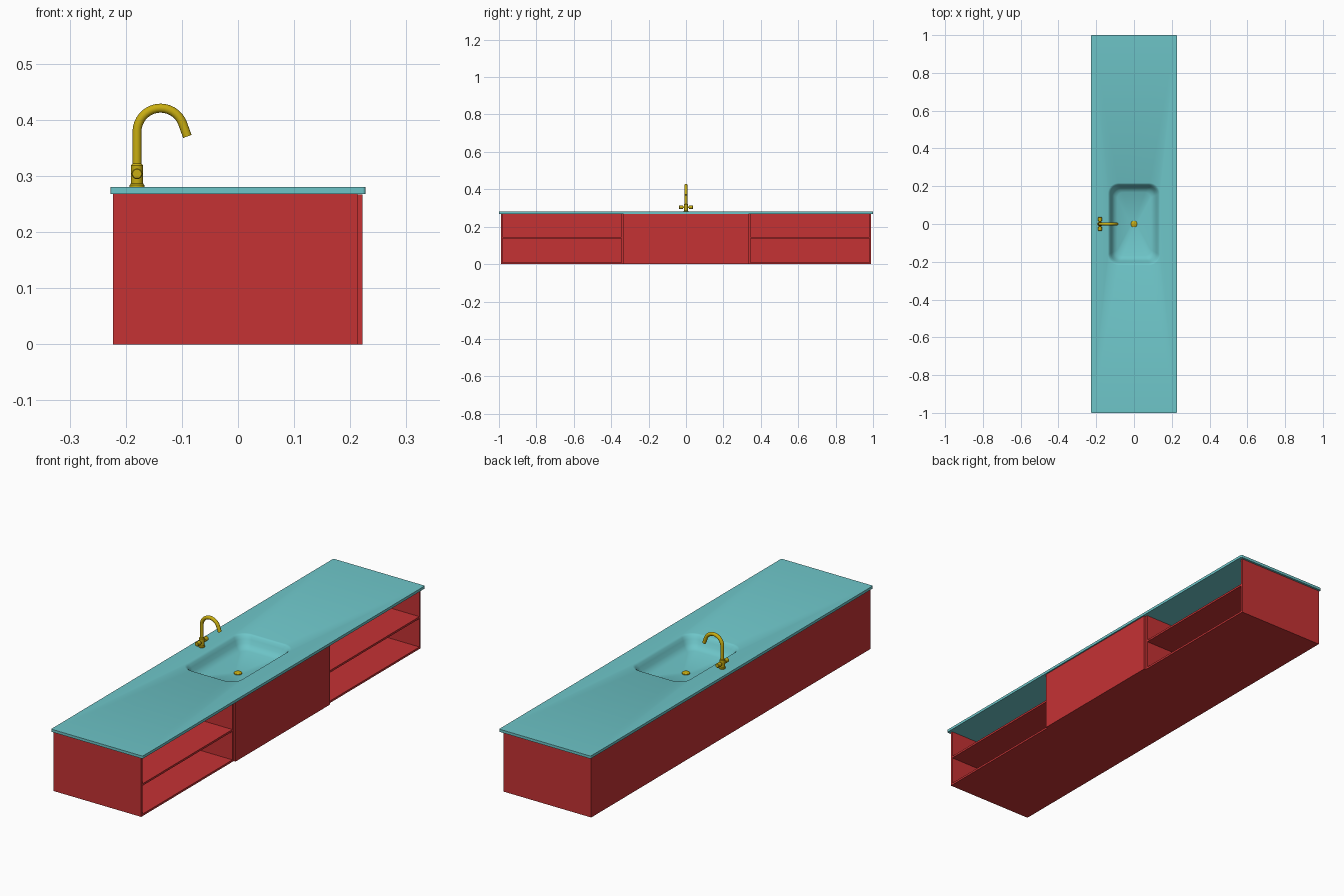
import bpy, bmesh, math
from mathutils import Vector, Matrix

if "Cube" in bpy.data.objects:
    bpy.data.objects.remove(bpy.data.objects["Cube"])


def material(name, rgb):
    m = bpy.data.materials.new(name)
    m.diffuse_color = (*rgb, 1)
    m.use_nodes = True
    m.node_tree.nodes["Principled BSDF"].inputs["Base Color"].default_value = m.diffuse_color
    return m


RED = material("red_panel", (0.56, 0.032, 0.034))
TEAL = material("teal_counter", (0.155, 0.56, 0.58))
GOLD = material("gold_metal", (0.58, 0.42, 0.006))


def make(name, bm, mat, smooth=None):
    bmesh.ops.recalc_face_normals(bm, faces=bm.faces)
    me = bpy.data.meshes.new(name)
    bm.to_mesh(me)
    bm.free()
    me.materials.append(mat)
    ob = bpy.data.objects.new(name, me)
    bpy.context.collection.objects.link(ob)
    if smooth:
        bpy.ops.object.select_all(action='DESELECT')
        ob.select_set(True)
        bpy.context.view_layer.objects.active = ob
        bpy.ops.object.shade_smooth_by_angle(angle=math.radians(smooth))
    return ob


def box(name, x0, x1, y0, y1, z0, z1, mat=RED):
    bm = bmesh.new()
    bmesh.ops.create_cube(bm, size=1)
    for v in bm.verts:
        v.co = Vector((x0 + (v.co.x + .5) * (x1 - x0),
                       y0 + (v.co.y + .5) * (y1 - y0),
                       z0 + (v.co.z + .5) * (z1 - z0)))
    return make(name, bm, mat)


def bridge(bm, a, b):
    n = len(a)
    for i in range(n):
        bm.faces.new((a[i], a[(i + 1) % n], b[(i + 1) % n], b[i]))


# Cabinet carcass
T = 0.009
XB, XF, YE, ZT = -0.223, 0.213, 0.99, 0.268
box("cabinet_bottom", XB, XF, -YE + T, YE - T, 0, T)
box("cabinet_back", XB, XB + T, -YE + T, YE - T, T, ZT)
for s, side in ((-1, "front"), (1, "rear")):
    def span(a, b):
        return sorted((s * a, s * b))
    box(side + "_end_panel", XB, XF, *span(YE - T, YE), 0, ZT)
    box(side + "_divider", XB + T, XF, *span(0.334, 0.344), T, ZT)
    box(side + "_shelf", XB + T, XF, *span(0.344, YE - T), 0.136, 0.145)
box("center_door", XF, XF + T, -0.334, 0.334, 0, ZT - 0.001)


# Countertop with a moulded basin, built from concentric rounded rectangles
def ring(bm, hx, hy, r, z, seg=8):
    out = []
    for c, (sx, sy) in enumerate(((1, 1), (-1, 1), (-1, -1), (1, -1))):
        for k in range(seg + 1):
            a = math.pi / 2 * (c + k / seg)
            out.append(bm.verts.new((sx * (hx - r) + r * math.cos(a),
                                     sy * (hy - r) + r * math.sin(a), z)))
    return out


bm = bmesh.new()
HX, HY, R = 0.138, 0.217, 0.055
rings = [ring(bm, HX, HY, R, 0.268),
         ring(bm, 0.227, 1.0, 0.005, 0.268),
         ring(bm, 0.227, 1.0, 0.005, 0.28)]
for inset, z in ((0, .28), (.004, .2785), (.009, .274), (.016, .262),
                 (.024, .246), (.035, .233), (.05, .226)):
    rings.append(ring(bm, HX - inset, HY - inset, R - inset * 0.5, z))
rings.append(ring(bm, 0.014, 0.014, 0.0139, 0.208))
for a, b in zip(rings, rings[1:]):
    bridge(bm, a, b)
bm.faces.new(rings[-1])
make("countertop_basin", bm, TEAL, 40)


# Turned parts: profile of (radius, height) spun around an axis
def lathe(name, profile, origin, axis=(0, 0, 1), seg=24):
    bm = bmesh.new()
    loops = [[bm.verts.new((r * math.cos(2 * math.pi * i / seg),
                            r * math.sin(2 * math.pi * i / seg), h))
              for i in range(seg)] for r, h in profile]
    for a, b in zip(loops, loops[1:]):
        bridge(bm, a, b)
    bm.faces.new(loops[0])
    bm.faces.new(loops[-1])
    rot = Vector((0, 0, 1)).rotation_difference(Vector(axis)).to_matrix().to_4x4()
    bm.transform(Matrix.Translation(origin) @ rot)
    return make(name, bm, GOLD, 35)


lathe("drain", [(.017, .206), (.017, .212), (.014, .2145), (.006, .2155)], (0, 0, 0))

# Faucet
FX = -0.18
lathe("faucet_base", [(.013, .28), (.013, .284), (.0105, .287), (.0105, .319),
                      (.008, .322)], (FX, 0, 0))
for s, side in ((-1, "front"), (1, "rear")):
    lathe(side + "_faucet_handle",
          [(.005, .004), (.005, .015), (.0095, .0155), (.0095, .035), (.008, .0365)],
          (FX, 0, 0.304), (0, s, 0))

# Gooseneck spout swept along an arc
path = [(FX, 0.30), (FX, 0.34)]
for i in range(17):
    a = math.radians(180 - 10 * i)
    path.append((-0.138 + 0.042 * math.cos(a), 0.379 + 0.042 * math.sin(a)))
path.append((-0.0903, 0.3705))
bm = bmesh.new()
loops = []
for i, p in enumerate(path):
    q0, q1 = path[max(i - 1, 0)], path[min(i + 1, len(path) - 1)]
    t = Vector((q1[0] - q0[0], 0, q1[1] - q0[1])).normalized()
    n = Vector((t.z, 0, -t.x))
    loops.append([bm.verts.new(Vector((p[0], 0, p[1])) + 0.008 * (
        n * math.cos(math.pi * k / 8) + Vector((0, 1, 0)) * math.sin(math.pi * k / 8)))
        for k in range(16)])
for a, b in zip(loops, loops[1:]):
    bridge(bm, a, b)
bm.faces.new(loops[0])
bm.faces.new(loops[-1])
make("faucet_spout", bm, GOLD, 35)
